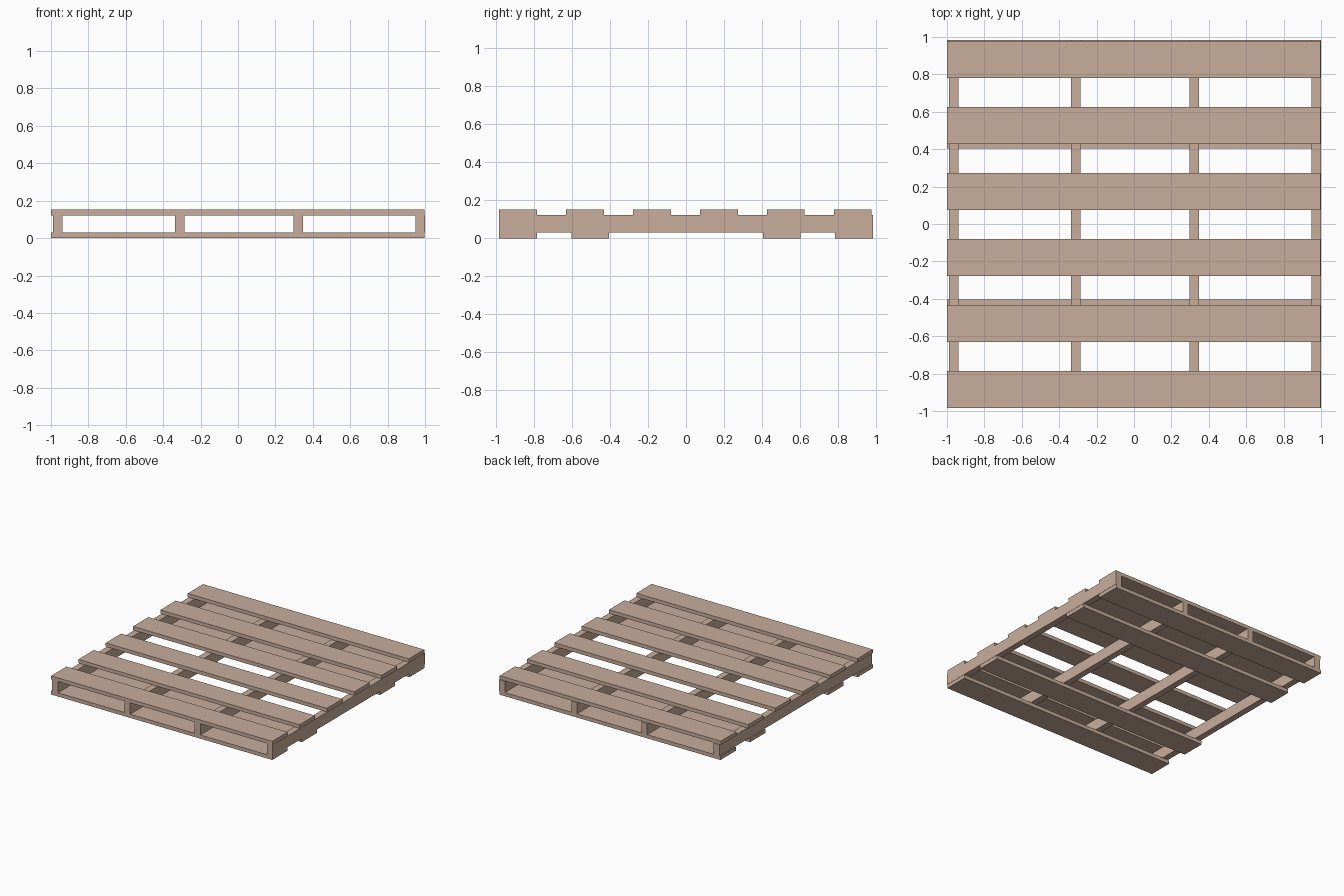
import bpy

if "Cube" in bpy.data.objects:
    bpy.data.objects.remove(bpy.data.objects["Cube"])

wood = bpy.data.materials.new("wood")
wood.diffuse_color = (0.58, 0.42, 0.33, 1)
wood.use_nodes = True
wood.node_tree.nodes["Principled BSDF"].inputs["Base Color"].default_value = wood.diffuse_color


def box(name, x0, x1, y0, y1, z0, z1):
    bpy.ops.mesh.primitive_cube_add(size=1, location=((x0 + x1) / 2, (y0 + y1) / 2, (z0 + z1) / 2))
    ob = bpy.context.object
    ob.name = name
    ob.scale = (x1 - x0, y1 - y0, z1 - z0)
    bpy.ops.object.transform_apply(location=False, rotation=False, scale=True)
    ob.data.materials.append(wood)


BOARD = 0.198          # board width
LOW, HIGH, TOP = 0.03, 0.122, 0.152

# Top deck: six evenly spaced boards
for i in range(6):
    y = -0.983 + i * 0.3525
    box(f"top_board_{i + 1}", -1, 0.998, y, y + BOARD, HIGH, TOP)

# Bottom deck: two boards near each end
for i, y in enumerate((-0.983, -0.603, 0.405, 0.785)):
    box(f"bottom_board_{i + 1}", -1, 0.998, y, y + BOARD, 0, LOW)

# Stringers running front to back between the decks
for i, x in enumerate((-0.99, -0.338, 0.296, 0.948)):
    box(f"stringer_{i + 1}", x, x + 0.052, -0.983, 0.983, LOW, HIGH)
